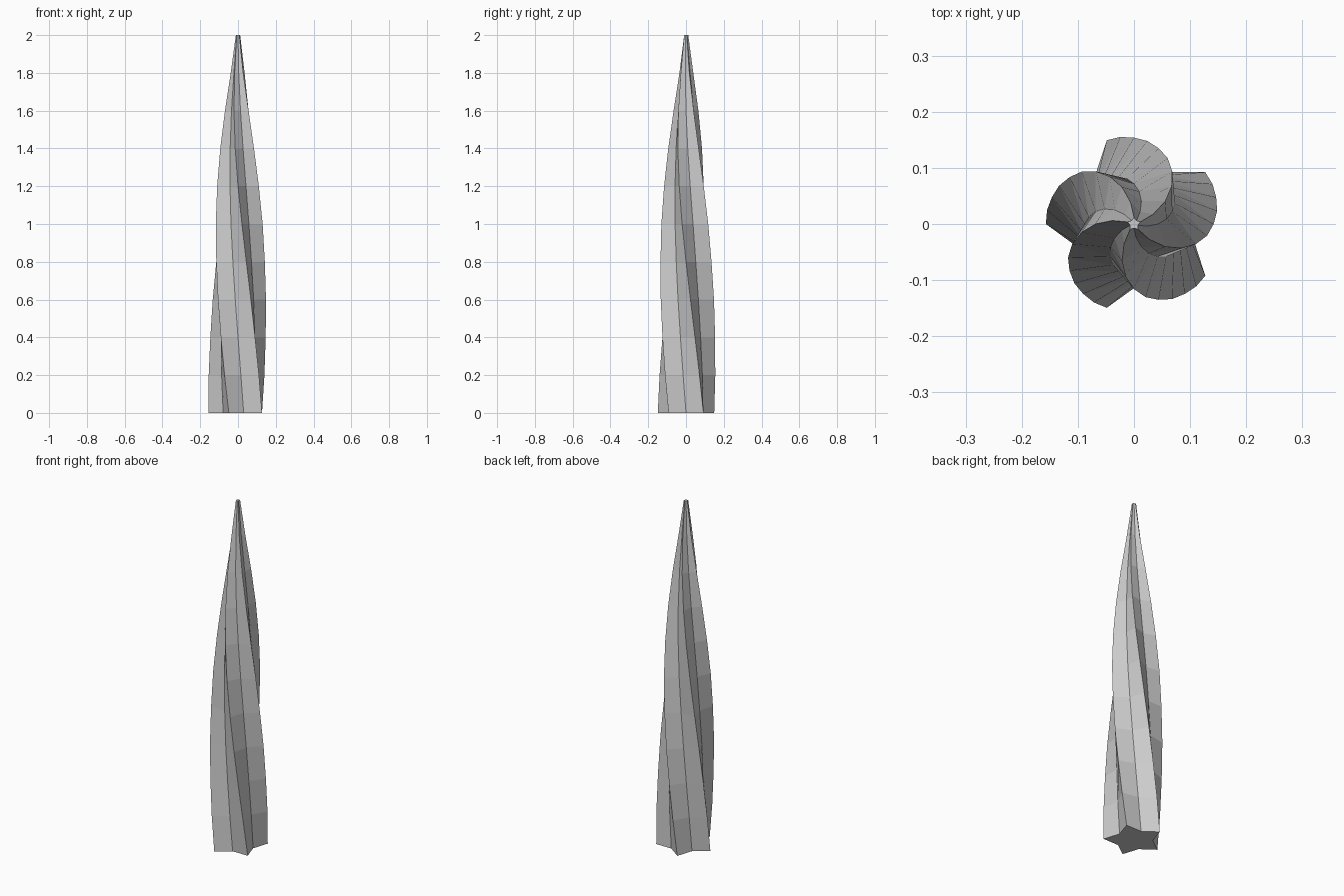
import bpy, bmesh, math

cube = bpy.data.objects.get("Cube")
if cube:
    bpy.data.objects.remove(cube, do_unlink=True)

# Plain grey material
GREY = (0.6, 0.6, 0.6, 1.0)
mat = bpy.data.materials.new("plain grey")
mat.use_nodes = True
mat.diffuse_color = GREY
mat.node_tree.nodes["Principled BSDF"].inputs["Base Color"].default_value = GREY

# Ridge radius at evenly spaced heights, bottom to tip
RADII = [0.157, 0.157, 0.154, 0.15, 0.142, 0.132, 0.116, 0.095, 0.069, 0.039, 0.012]
HEIGHT = 2.0
POINTS = 5
VALLEY = 0.62               # valley radius relative to ridge radius
TWIST = math.radians(-90)   # total turn from base to tip


def star_ring(bm, t, radius):
    """One star-shaped cross-section, turned according to height."""
    ring = []
    for i in range(POINTS * 2):
        a = math.pi + i * math.pi / POINTS + TWIST * t
        r = radius * (VALLEY if i % 2 else 1.0)
        ring.append(bm.verts.new((r * math.cos(a), r * math.sin(a), HEIGHT * t)))
    return ring


# Twisted spire: stacked star sections joined by quads, closed at both ends
bm = bmesh.new()
steps = len(RADII) - 1
rings = [star_ring(bm, k / steps, r) for k, r in enumerate(RADII)]
count = POINTS * 2
for low, high in zip(rings, rings[1:]):
    for i in range(count):
        j = (i + 1) % count
        bm.faces.new((low[i], low[j], high[j], high[i]))
bm.faces.new(list(reversed(rings[0])))
bm.faces.new(rings[-1])
bmesh.ops.recalc_face_normals(bm, faces=bm.faces)

mesh = bpy.data.meshes.new("twisted_spire")
bm.to_mesh(mesh)
bm.free()
mesh.materials.append(mat)
spire = bpy.data.objects.new("twisted_spire", mesh)
bpy.context.collection.objects.link(spire)
